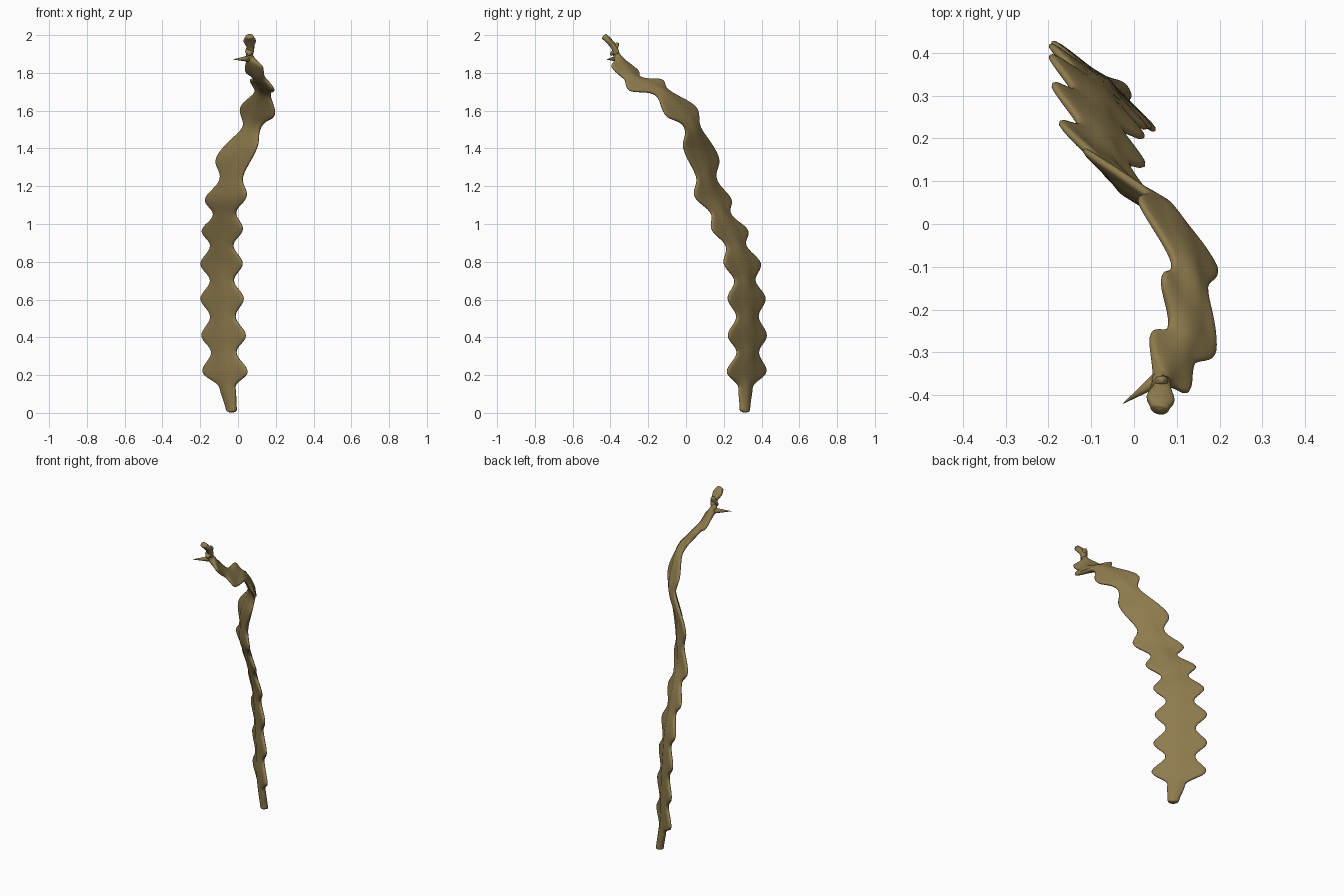
import bpy, bmesh, math
from mathutils import Vector

if "Cube" in bpy.data.objects:
    bpy.data.objects.remove(bpy.data.objects["Cube"])

mat = bpy.data.materials.new("olive")
mat.diffuse_color = (0.27, 0.2, 0.075, 1)
mat.use_nodes = True
mat.node_tree.nodes["Principled BSDF"].inputs["Base Color"].default_value = mat.diffuse_color


def loft(name, rings):
    """Skin closed rings of equal length and cap both ends."""
    bm = bmesh.new()
    vs = [[bm.verts.new(p) for p in r] for r in rings]
    n = len(vs[0])
    for a, b in zip(vs, vs[1:]):
        for i in range(n):
            j = (i + 1) % n
            bm.faces.new((a[i], a[j], b[j], b[i]))
    bm.faces.new(vs[0][::-1])
    bm.faces.new(vs[-1])
    bmesh.ops.recalc_face_normals(bm, faces=bm.faces)
    me = bpy.data.meshes.new(name)
    bm.to_mesh(me)
    bm.free()
    ob = bpy.data.objects.new(name, me)
    bpy.context.collection.objects.link(ob)
    me.materials.append(mat)
    for p in me.polygons:
        p.use_smooth = True
    return ob


def catmull(a, b, c, d, t):
    return 0.5 * (2 * b + (c - a) * t + (2 * a - 5 * b + 4 * c - d) * t * t
                  + (3 * b - a - 3 * c + d) * t ** 3)


def ribbon(name, rows, thick, steps=8):
    """rows: centre x, y, z, half width, heading and tilt of the width axis."""
    pts = [Vector(r[:3]) for r in rows]
    samples = []
    for i in range(len(rows) - 1):
        q = [pts[max(i - 1, 0)], pts[i], pts[i + 1], pts[min(i + 2, len(pts) - 1)]]
        for s in range(steps + (i == len(rows) - 2)):
            t = s / steps
            e = (1 - math.cos(math.pi * t)) / 2
            samples.append((catmull(*q, t),
                            *[rows[i][k] * (1 - e) + rows[i + 1][k] * e for k in (3, 4, 5)]))
    rings = []
    for i, (c, hw, az, tilt) in enumerate(samples):
        tan = samples[min(i + 1, len(samples) - 1)][0] - samples[max(i - 1, 0)][0]
        az, tilt = math.radians(az), math.radians(tilt)
        w = Vector((math.cos(az) * math.cos(tilt), math.sin(az) * math.cos(tilt), math.sin(tilt)))
        n = tan.cross(w).normalized()
        ring = []
        for k in range(24):
            a = 2 * math.pi * k / 24
            u = math.copysign(abs(math.cos(a)) ** 0.8, math.cos(a))
            v = math.copysign(abs(math.sin(a)) ** 0.6, math.sin(a))
            # raised midrib over a flat blade
            th = min(thick * (0.72 + 0.45 * math.exp(-(u * hw / 0.03) ** 2)), hw)
            ring.append(c + w * hw * u + n * th * v)
        rings.append(ring)
    return loft(name, rings)


# Lobed leaf stem, alternating lobes and notches from foot to top
ribbon("lobed_stem", [
    (-0.035, 0.312, 0.003, 0.012, -41, 0),
    (-0.036, 0.312, 0.025, 0.034, -41, 0),
    (-0.055, 0.315, 0.130, 0.052, -41, 0),
    (-0.069, 0.321, 0.220, 0.158, -41, 0),
    (-0.075, 0.327, 0.320, 0.087, -41, 0),
    (-0.076, 0.325, 0.410, 0.155, -41, 0),
    (-0.080, 0.325, 0.510, 0.087, -41, 0),
    (-0.084, 0.321, 0.605, 0.151, -41, 0),
    (-0.085, 0.312, 0.700, 0.082, -41, 0),
    (-0.087, 0.298, 0.790, 0.147, -41, 0),
    (-0.086, 0.265, 0.885, 0.080, -41, 0),
    (-0.083, 0.232, 0.968, 0.144, -41, 1),
    (-0.071, 0.185, 1.055, 0.080, -41, 3),
    (-0.064, 0.142, 1.140, 0.146, -41, 3),
    (-0.035, 0.108, 1.245, 0.080, -41, 4),
    (-0.008, 0.080, 1.375, 0.142, -41, 9),
    (0.072, 0.035, 1.510, 0.064, -41, 0),
    (0.103, -0.027, 1.597, 0.122, -41, -10),
    (0.130, -0.125, 1.695, 0.056, -42, -10),
    (0.128, -0.212, 1.735, 0.110, -54, -14),
    (0.110, -0.285, 1.775, 0.055, -58, 0),
    (0.085, -0.322, 1.820, 0.083, -58, 8),
    (0.062, -0.362, 1.885, 0.018, -50, 0),
    (0.060, -0.372, 1.915, 0.012, -41, 0)], 0.0185)

# Small folded bud at the top
ribbon("top_bud", [
    (0.068, -0.368, 1.900, 0.014, -10, 0),
    (0.066, -0.380, 1.935, 0.020, -10, 0),
    (0.062, -0.408, 1.970, 0.033, -10, 0),
    (0.060, -0.430, 1.990, 0.022, -10, 0),
    (0.060, -0.437, 1.996, 0.006, -10, 0)], 0.014, 5)
ribbon("bud_scale", [
    (0.060, -0.400, 1.895, 0.006, 0, 0),
    (0.060, -0.380, 1.915, 0.022, 0, 0),
    (0.064, -0.366, 1.945, 0.016, 0, 0),
    (0.064, -0.368, 1.960, 0.005, 0, 0)], 0.009, 4)

# Thorn sticking out beside the bud
base, tip = Vector((0.068, -0.355, 1.876)), Vector((-0.026, -0.42, 1.871))
d = (tip - base).normalized()
s = d.cross(Vector((0, 0, 1))).normalized()
up = s.cross(d)
loft("thorn", [[base.lerp(tip, f) + (s * math.cos(k * math.pi / 5) + up * math.sin(k * math.pi / 5)) * r
                for k in range(10)] for f, r in ((0, 0.02), (0.4, 0.012), (1, 0.0005))])
